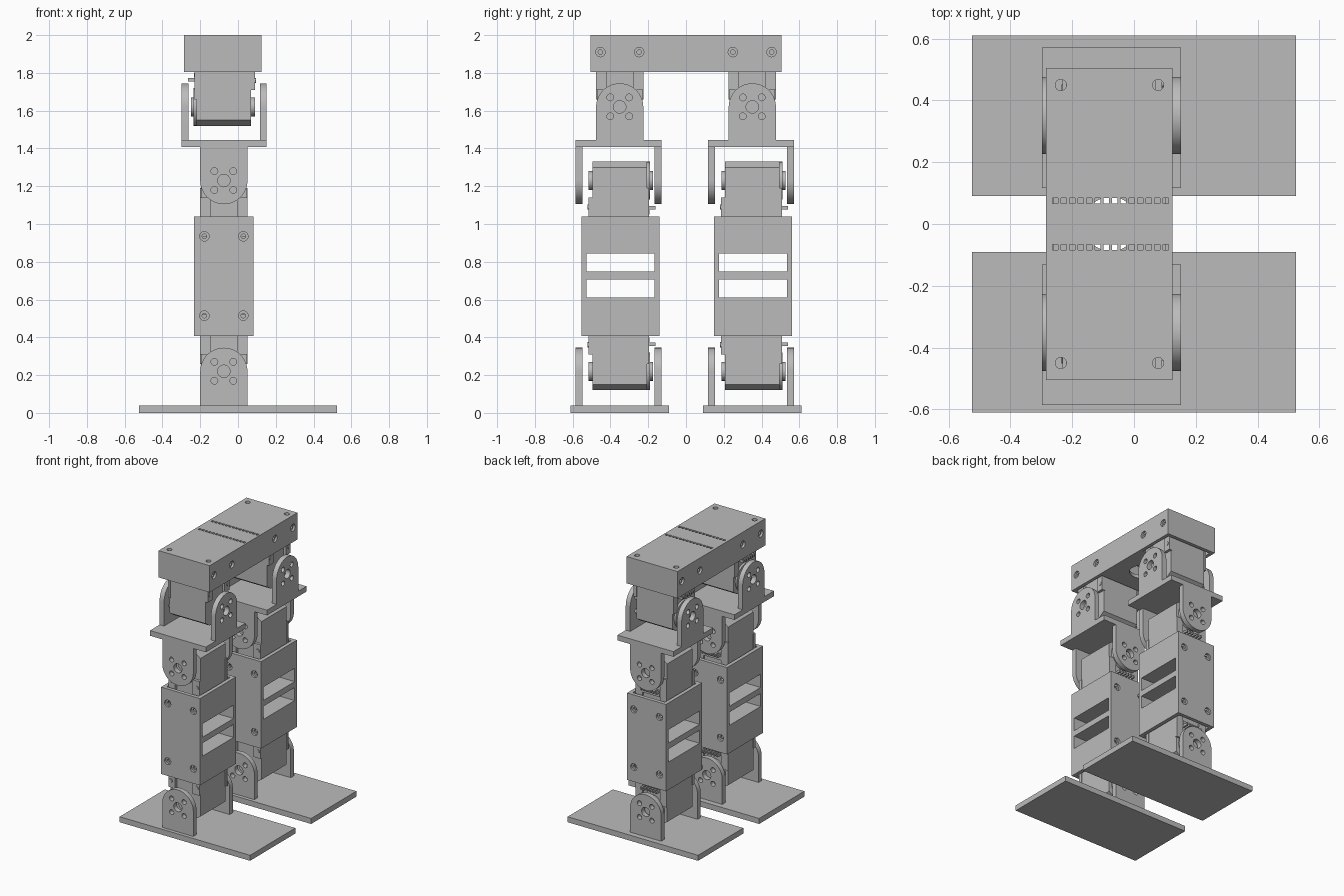
import bpy, bmesh
from math import pi, cos, sin
from mathutils import Matrix, Vector

if "Cube" in bpy.data.objects:
    bpy.data.objects.remove(bpy.data.objects["Cube"])

GREY = (0.5, 0.5, 0.5, 1)
mat = bpy.data.materials.new("plain grey")
mat.use_nodes = True
mat.diffuse_color = GREY
mat.node_tree.nodes["Principled BSDF"].inputs["Base Color"].default_value = GREY

TURN = {"x": Matrix.Rotation(pi / 2, 4, "Y"), "y": Matrix.Rotation(pi / 2, 4, "X"), "z": Matrix()}


def box(bm, lo, hi):
    lo, hi = Vector(lo), Vector(hi)
    bmesh.ops.create_cube(bm, size=1, matrix=Matrix.Translation((lo + hi) / 2) @ Matrix.Diagonal((*(hi - lo), 1)))


def rod(bm, centre, radius, length, axis, sides=24):
    bmesh.ops.create_cone(bm, cap_ends=True, segments=sides, radius1=radius, radius2=radius,
                          depth=length, matrix=Matrix.Translation(centre) @ TURN[axis])


def prism(bm, outline, y0, y1):
    """Extrude an (x, z) outline along y."""
    face = bm.faces.new([bm.verts.new((x, y0, z)) for x, z in outline])
    ext = bmesh.ops.extrude_face_region(bm, geom=[face])["geom"]
    bmesh.ops.translate(bm, vec=(0, y1 - y0, 0), verts=[v for v in ext if isinstance(v, bmesh.types.BMVert)])
    bmesh.ops.recalc_face_normals(bm, faces=bm.faces)


def to_object(bm, name):
    mesh = bpy.data.meshes.new(name)
    bm.to_mesh(mesh)
    bm.free()
    ob = bpy.data.objects.new(name, mesh)
    bpy.context.scene.collection.objects.link(ob)
    return ob


def make(name, build, cut=None):
    """Build a mesh, subtract its cutter and return the finished mesh."""
    bm = bmesh.new()
    build(bm)
    ob = to_object(bm, name)
    if cut:
        cutter_bm = bmesh.new()
        cut(cutter_bm)
        cutter = to_object(cutter_bm, name + "_cutter")
        cutter.hide_render = True
        mod = ob.modifiers.new("cut", "BOOLEAN")
        mod.operation, mod.solver, mod.use_self, mod.object = "DIFFERENCE", "EXACT", True, cutter
        bpy.context.view_layer.update()
        mesh = bpy.data.meshes.new_from_object(ob.evaluated_get(bpy.context.evaluated_depsgraph_get()))
        bpy.data.objects.remove(cutter)
    else:
        mesh = ob.data
    bpy.data.objects.remove(ob)
    mesh.materials.clear()
    mesh.materials.append(mat)
    return mesh


def place(name, mesh, loc, rot=(0, 0, 0)):
    ob = bpy.data.objects.new(name, mesh)
    bpy.context.scene.collection.objects.link(ob)
    ob.location, ob.rotation_euler = loc, rot


# bracket cheek: round end about the pivot, bolt holes through it
def cheek_shape(bm):
    arc = [(0.125 * cos(pi * i / 24), 0.125 * sin(pi * i / 24)) for i in range(25)]
    prism(bm, arc + [(-0.125, -0.18), (0.125, -0.18)], -0.018, 0.018)


def cheek_holes(bm):
    rod(bm, (0, 0, 0), 0.033, 0.1, "y")
    for x in (-0.05, 0.05):
        for z in (-0.05, 0.05):
            rod(bm, (x, 0, z), 0.018, 0.1, "y", 16)


# servo: pivot at the origin, horn axis along y, body running up z
def servo_shape(bm):
    prism(bm, [(-0.12, -0.07), (-0.075, -0.1), (0.075, -0.1), (0.12, -0.07),
               (0.12, 0.32), (-0.12, 0.32)], -0.145, 0.145)
    rod(bm, (0, 0.15, 0), 0.1, 0.02, "y", 32)
    rod(bm, (0, 0.16, 0), 0.05, 0.03, "y")
    rod(bm, (0, -0.15, 0), 0.05, 0.028, "y")
    for s in (-1, 1):
        x0, x1 = sorted((s * 0.07, s * 0.125))
        box(bm, (x0, -0.165, 0.09), (x1, -0.14, 0.3))
        box(bm, (x0, 0.14, 0.04), (x1, 0.156, 0.3))
        rod(bm, (s * 0.105, -0.16, 0.14), 0.014, 0.02, "y", 12)
    box(bm, (-0.07, 0.14, 0.155), (0.07, 0.158, 0.18))
    for i in range(6):
        x = -0.06 + 0.024 * i
        box(bm, (x - 0.006, 0.14, 0.135), (x + 0.006, 0.19, 0.152))


def screw_hole(bm, centre, axis, half):
    """Countersunk hole through both walls of a shell."""
    rod(bm, centre, 0.012, 2 * half + 0.1, axis, 16)
    for s in (-1, 1):
        spot = Vector(centre)
        spot["xyz".index(axis)] += s * half
        rod(bm, spot, 0.025, 0.03, axis, 20)


# shin shell: servo pockets at both ends, two windows across
def shell_shape(bm):
    box(bm, (-0.157, -0.203, 0.408), (0.157, 0.21, 1.04))


def shell_cut(bm):
    for z0, z1 in ((0.35, 0.585), (0.87, 1.1)):
        box(bm, (-0.13, -0.176, z0), (0.13, 0.183, z1))
    for z0, z1 in ((0.61, 0.705), (0.748, 0.845)):
        box(bm, (-0.2, -0.176, z0), (0.2, 0.183, z1))
    for x in (-0.103, 0.103):
        for z in (0.515, 0.935):
            screw_hole(bm, (x, 0.0035, z), "y", 0.2065)


# hip housing: pockets for two servos, hollow middle, cable slots
def housing_shape(bm):
    box(bm, (-0.285, -0.505, 1.805), (0.125, 0.505, 2))


def housing_cut(bm):
    box(bm, (-0.26, -0.19, 1.83), (0.1, 0.19, 1.975))
    rod(bm, (-0.075, 0, 1.81), 0.088, 0.08, "z", 32)
    for s in (-1, 1):
        y0, y1 = sorted((s * 0.215, s * 0.48))
        box(bm, (-0.26, y0, 1.75), (0.1, y1, 1.975))
        for y in (0.248, 0.453):
            screw_hole(bm, (-0.08, s * y, 1.91), "x", 0.205)
        for x in (-0.237, 0.078):
            rod(bm, (x, s * 0.45, 2), 0.018, 0.1, "z", 16)
        for i in range(14):
            x = -0.255 + 0.0275 * i
            box(bm, (x - 0.009, s * 0.075 - 0.009, 1.95), (x + 0.009, s * 0.075 + 0.009, 2.05))


cheek = make("cheek", cheek_shape, cheek_holes)
servo = make("servo", servo_shape)
shell = make("shell", shell_shape, shell_cut)
foot = make("foot", lambda bm: box(bm, (-0.525, -0.26, 0), (0.525, 0.26, 0.04)))
plate = make("plate", lambda bm: box(bm, (-0.225, -0.235, 1.408), (0.225, 0.22, 1.446)))
place("hip_housing", make("housing", housing_shape, housing_cut), (0, 0, 0))

# two identical legs
CX, ANKLE, KNEE, HIP = -0.075, 0.22, 1.23, 1.62
for side, y in (("front", -0.351), ("rear", 0.351)):
    place(side + "_foot", foot, (0, y, 0))
    place(side + "_shin_shell", shell, (CX, y, 0))
    place(side + "_hip_plate", plate, (CX + 0.002, y, 0))
    place(side + "_ankle_servo", servo, (CX, y, ANKLE))
    place(side + "_knee_servo", servo, (CX, y, KNEE), (0, pi, 0))
    place(side + "_hip_servo", servo, (CX, y, HIP), (0, 0, pi / 2))
    for end, dy in (("outer", -0.216), ("inner", 0.202)):
        place(f"{side}_ankle_cheek_{end}", cheek, (CX, y + dy, ANKLE))
        place(f"{side}_knee_cheek_{end}", cheek, (CX, y + dy, KNEE), (0, pi, 0))
    for end, dx in (("right", -0.205), ("left", 0.209)):
        place(f"{side}_hip_cheek_{end}", cheek, (CX + dx, y, HIP), (0, 0, pi / 2))

# smooth the round parts, keep edges sharp
bpy.ops.object.select_all(action="DESELECT")
for ob in bpy.context.scene.objects:
    if ob.type == "MESH" and ob.data.materials and ob.data.materials[0] == mat:
        ob.select_set(True)
        bpy.context.view_layer.objects.active = ob
bpy.ops.object.shade_smooth_by_angle()
